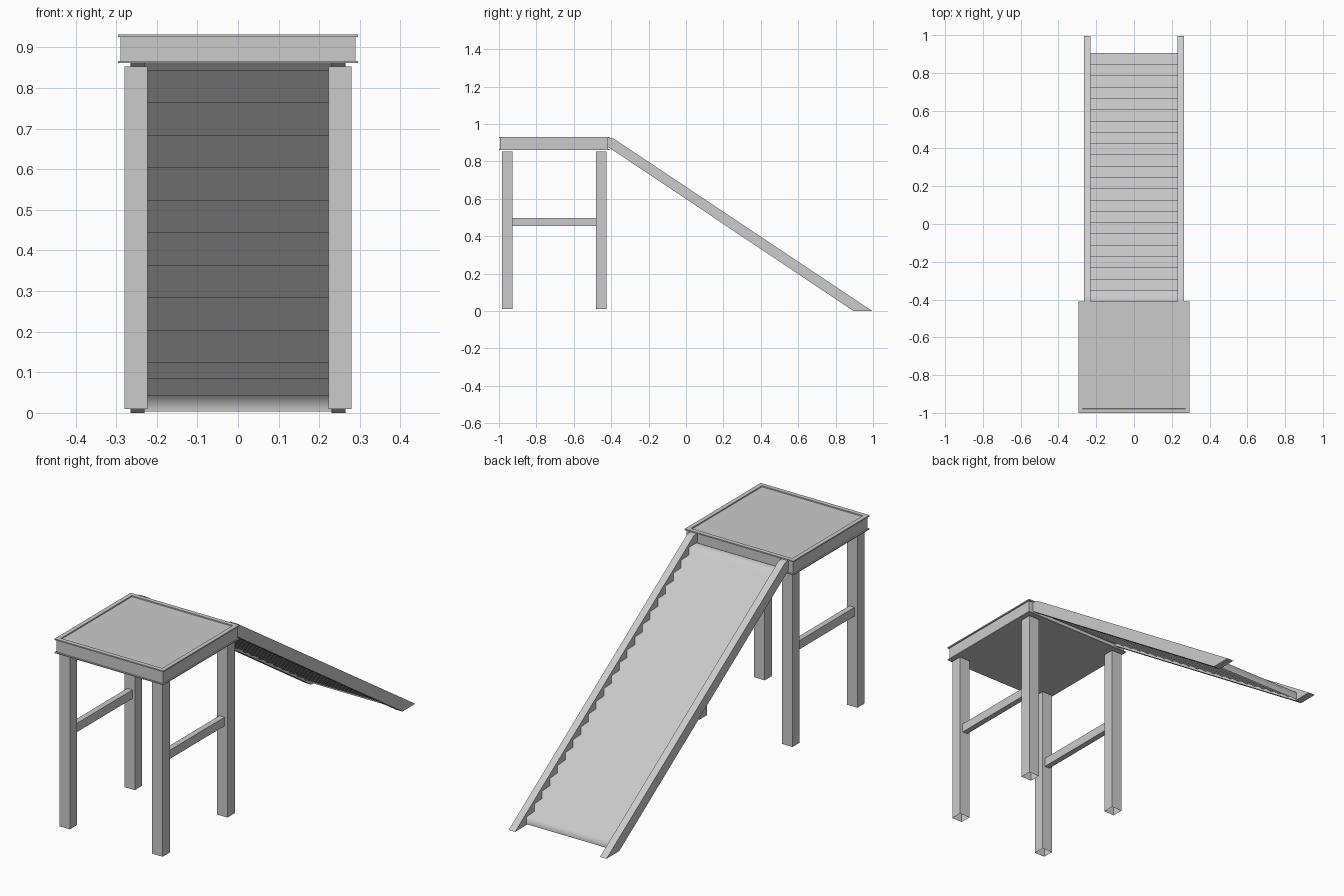
import bpy, bmesh

cube = bpy.data.objects.get("Cube")
if cube:
    bpy.data.objects.remove(cube, do_unlink=True)

GREY = 0.6
metal = bpy.data.materials.new("light_grey")
metal.use_nodes = True
metal.diffuse_color = (GREY, GREY, GREY, 1)
metal.node_tree.nodes["Principled BSDF"].inputs["Base Color"].default_value = (GREY, GREY, GREY, 1)


def finish(bm, name):
    mesh = bpy.data.meshes.new(name)
    bm.to_mesh(mesh)
    bm.free()
    mesh.materials.append(metal)
    obj = bpy.data.objects.new(name, mesh)
    bpy.context.collection.objects.link(obj)
    return obj


def add_box(bm, x, y, z):
    """Add a box given its (min, max) range on each axis; return its faces."""
    verts = bmesh.ops.create_cube(bm, size=1)["verts"]
    for v in verts:
        v.co = [lo + (c + 0.5) * (hi - lo) for c, (lo, hi) in zip(v.co, (x, y, z))]
    return list({f for v in verts for f in v.link_faces})


def box(name, x, y, z, open_ends=False):
    bm = bmesh.new()
    faces = add_box(bm, x, y, z)
    if open_ends:
        ends = [f for f in faces if abs(f.normal.z) > 0.5 or
                len({round(v.co.z, 4) for v in f.verts}) == 1]
        bmesh.ops.delete(bm, geom=ends, context="FACES_ONLY")
    return finish(bm, name)


def extrude_profile(name, points, x0, x1):
    """Extrude a closed y-z outline along x."""
    bm = bmesh.new()
    face = bm.faces.new([bm.verts.new((x0, y, z)) for y, z in points])
    new = bmesh.ops.extrude_face_region(bm, geom=[face])["geom"]
    for v in new:
        if isinstance(v, bmesh.types.BMVert):
            v.co.x = x1
    bmesh.ops.recalc_face_normals(bm, faces=bm.faces)
    return finish(bm, name)


# Platform: channel frame with thin flanges and a sunken deck
HALF, FRONT, BACK = 0.295, -1.0, -0.41
LIP = 0.006
box("platform_frame", (-HALF + LIP, HALF - LIP), (FRONT + LIP, BACK - LIP), (0.866, 0.925))
box("bottom_flange", (-HALF, HALF), (FRONT, BACK), (0.861, 0.866))

bm = bmesh.new()
faces = add_box(bm, (-HALF, HALF), (FRONT, BACK), (0.925, 0.931))
top = max(faces, key=lambda f: f.calc_center_median().z)
bmesh.ops.recalc_face_normals(bm, faces=bm.faces)
bmesh.ops.inset_region(bm, faces=[top], thickness=0.03)
bmesh.ops.inset_region(bm, faces=[top], thickness=0.001, depth=-0.005)
finish(bm, "top_flange_and_deck")

# Hollow legs and side braces
for side, sx in (("left", 1), ("right", -1)):
    def span(a, b):
        return tuple(sorted((sx * a, sx * b)))
    for end, y in (("front", -0.984), ("back", -0.481)):
        box(f"{end}_{side}_leg", span(0.223, 0.28), (y, y + 0.056), (0.01, 0.853), open_ends=True)
    box(f"{side}_brace", span(0.236, 0.264), (-0.928, -0.481), (0.455, 0.498))

    # Sloping stringer beside the stairs
    stringer = [(-0.416, 0.926), (-0.388, 0.922), (0.995, 0.0), (0.895, 0.0),
                (-0.4, 0.866), (-0.416, 0.876)]
    extrude_profile(f"{side}_stringer", stringer, sx * 0.23, sx * 0.265)

# Stairs: one folded sheet of risers and treads
STEPS, Y_END, Y_TOP, HEIGHT = 22, 0.905, -0.41, 0.88
run, rise = (Y_END - Y_TOP) / STEPS, HEIGHT / STEPS
line = []
for i in range(STEPS):
    y = Y_END - i * run
    line += [(y, i * rise + 0.003), (y, (i + 1) * rise)]
line.append((Y_TOP, HEIGHT))
bm = bmesh.new()
rows = [[bm.verts.new((x, y, z)) for x in (-0.23, 0.23)] for y, z in line]
for a, b in zip(rows, rows[1:]):
    face = bm.faces.new((a[0], b[0], b[1], a[1]))
    face.smooth = True
bm.normal_update()
if sum(f.normal.z for f in bm.faces) < 0:
    bmesh.ops.reverse_faces(bm, faces=bm.faces)
finish(bm, "stairs")
